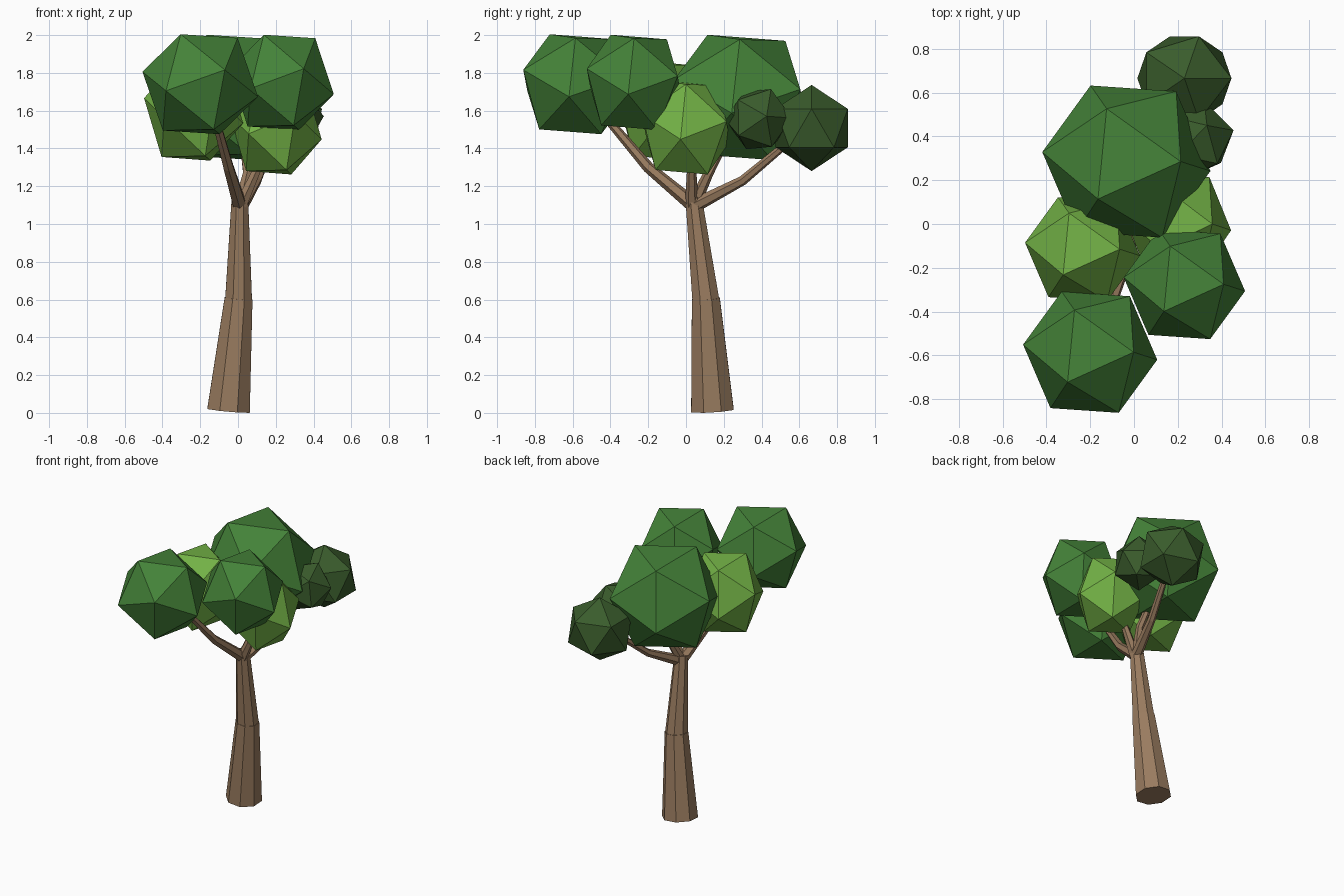
import bpy
import bmesh
import math
from mathutils import Matrix, Vector

old = bpy.data.objects.get("Cube")
if old:
    bpy.data.objects.remove(old, do_unlink=True)


def make_material(name, rgb):
    mat = bpy.data.materials.new(name)
    mat.use_nodes = True
    mat.diffuse_color = (*rgb, 1)
    mat.node_tree.nodes["Principled BSDF"].inputs["Base Color"].default_value = (*rgb, 1)
    return mat


bark = make_material("brown bark", (0.32, 0.2, 0.115))
mid_green = make_material("mid green", (0.058, 0.223, 0.04))
light_green = make_material("light green", (0.171, 0.445, 0.061))
dark_green = make_material("dark green", (0.042, 0.107, 0.025))


def finish(name, bm, mat):
    bmesh.ops.recalc_face_normals(bm, faces=bm.faces)
    mesh = bpy.data.meshes.new(name)
    bm.to_mesh(mesh)
    bm.free()
    mesh.materials.append(mat)
    obj = bpy.data.objects.new(name, mesh)
    bpy.context.collection.objects.link(obj)
    return obj


def limb(name, path, radii, sides):
    """Tapered, capped tube with rings square to the path."""
    points = [Vector(p) for p in path]
    bm = bmesh.new()
    rings = []
    for i, (point, radius) in enumerate(zip(points, radii)):
        along = points[min(i + 1, len(points) - 1)] - points[max(i - 1, 0)]
        turn = Vector((0, 0, 1)).rotation_difference(along.normalized())
        ring = []
        for k in range(sides):
            a = math.tau * (k + 0.5) / sides
            ring.append(bm.verts.new(point + turn @ Vector((radius * math.cos(a), radius * math.sin(a), 0))))
        rings.append(ring)
    for low, high in zip(rings, rings[1:]):
        for k in range(sides):
            n = (k + 1) % sides
            bm.faces.new((low[k], low[n], high[n], high[k]))
    bm.faces.new(rings[0][::-1])
    bm.faces.new(rings[-1])
    return finish(name, bm, bark)


def clump(name, centre, size, mat, corner, neighbour):
    """Twenty-sided leaf clump, turned by two adjoining corner directions."""
    z = Vector(corner).normalized()
    side = Vector(neighbour)
    x = (side - z * side.dot(z)).normalized()
    turn = Matrix((x, z.cross(x), z)).transposed().to_4x4()
    bm = bmesh.new()
    bmesh.ops.create_icosphere(bm, subdivisions=1, radius=1)
    bmesh.ops.transform(bm, matrix=Matrix.Diagonal((*size, 1)) @ turn, verts=bm.verts)
    bmesh.ops.translate(bm, vec=centre, verts=bm.verts)
    return finish(name, bm, mat)


# Trunk in two leaning sections
limb("lower_trunk", [(-0.05, 0.14, 0.013), (0.003, 0.105, 0.605)], [0.122, 0.08], 8)
limb("upper_trunk", [(0.003, 0.105, 0.595), (0.01, 0.04, 1.14)], [0.077, 0.047], 8)

# Branches
limb("front_branch", [(0.01, 0.04, 1.1), (-0.05, -0.2, 1.3), (-0.12, -0.42, 1.56)],
     [0.04, 0.03, 0.022], 6)
limb("back_branch", [(0.02, 0.05, 1.1), (0.1, 0.3, 1.23), (0.2, 0.6, 1.48)],
     [0.038, 0.026, 0.018], 6)
limb("left_branch", [(0.015, 0.03, 1.1), (0.12, 0.03, 1.33)], [0.036, 0.022], 6)
limb("top_branch", [(0.01, 0.04, 1.1), (0.05, 0.12, 1.27), (0.02, 0.24, 1.5)],
     [0.036, 0.026, 0.02], 6)

# Large leaf clumps, all tilted alike
tilt = ((0.21, 0, 0.26), (-0.1, -0.13, 0.25))
for name, centre, size, mat in [
    ("front_leaves", (-0.2, -0.585, 1.74), (0.315, 0.315, 0.315), mid_green),
    ("left_leaves", (0.23, -0.275, 1.75), (0.285, 0.285, 0.3), mid_green),
    ("crown_leaves", (-0.035, 0.285, 1.67), (0.395, 0.395, 0.395), mid_green),
    ("right_light_leaves", (-0.235, -0.115, 1.6), (0.27, 0.27, 0.315), light_green),
    ("left_light_leaves", (0.2, 0, 1.51), (0.25, 0.265, 0.295), light_green),
]:
    clump(name, centre, size, mat, *tilt)

# Small dark clumps at the back
clump("back_dark_leaves", (0.23, 0.665, 1.508), (0.24, 0.225, 0.228), dark_green,
      (0, 0, 1), (1, 0, 0.5))
clump("small_dark_leaves", (0.28, 0.385, 1.555), (0.18, 0.18, 0.18), dark_green,
      (0.165, 0.04, 0.015), (0.06, 0.06, 0.14))
